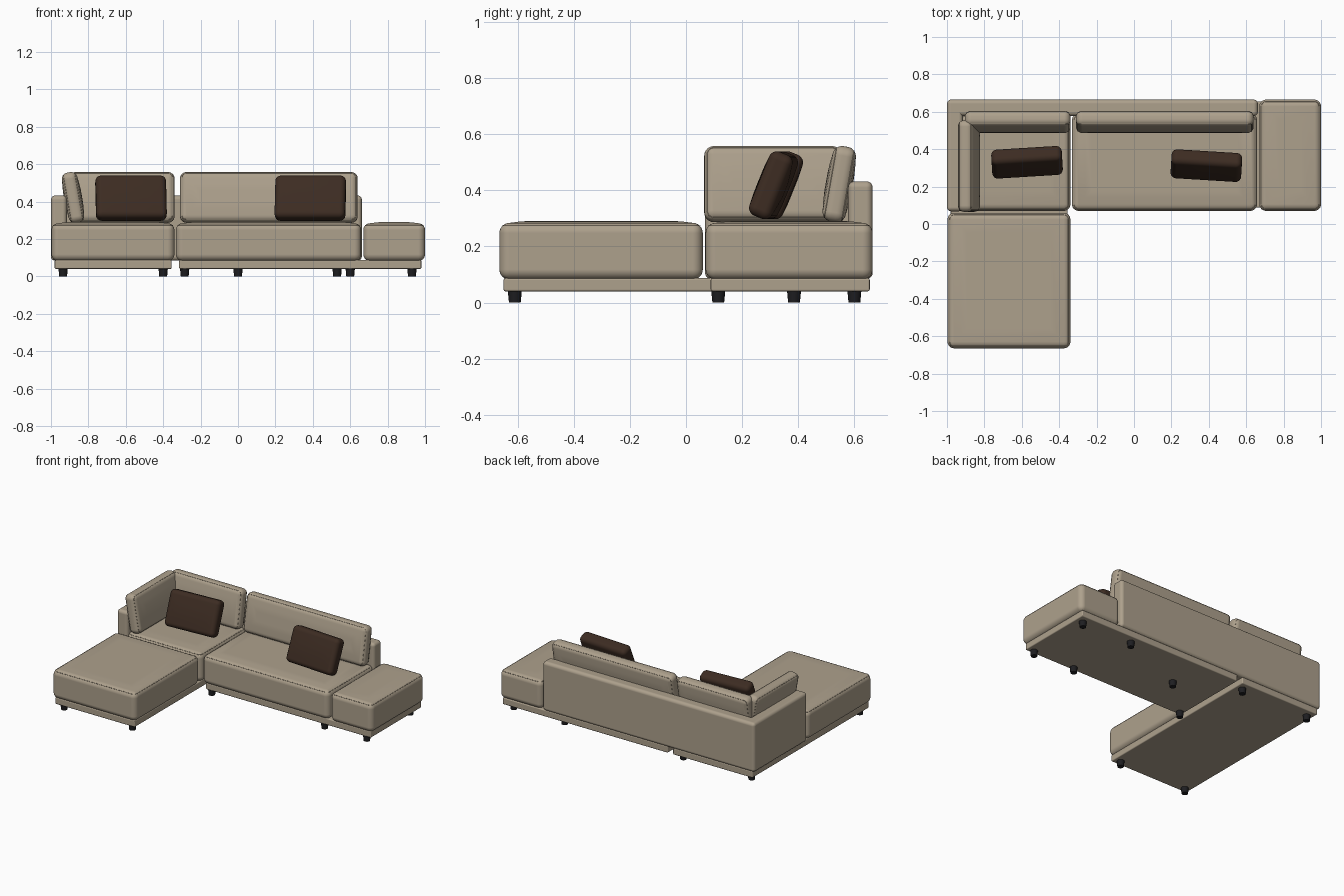
import bpy, bmesh, math
from mathutils import Vector, Matrix

if "Cube" in bpy.data.objects:
    bpy.data.objects.remove(bpy.data.objects["Cube"])


def material(name, rgb):
    m = bpy.data.materials.new(name)
    m.diffuse_color = (*rgb, 1)
    m.use_nodes = True
    m.node_tree.nodes["Principled BSDF"].inputs["Base Color"].default_value = m.diffuse_color
    return m


FABRIC = material("beige leather", (0.42, 0.355, 0.265))
BROWN = material("dark brown fabric", (0.046, 0.025, 0.016))
BLACK = material("black feet", (0.013, 0.013, 0.015))


def link(name, mesh, mat):
    ob = bpy.data.objects.new(name, mesh)
    mesh.materials.append(mat)
    bpy.context.collection.objects.link(ob)
    return ob


def soft_box(name, centre, size, r, mat=FABRIC, crown=0.0, axes=(), rot=None, seg=6):
    """Rounded box; faces looking along the given axes are slightly crowned."""
    bm = bmesh.new()
    bmesh.ops.create_cube(bm, size=1)
    bmesh.ops.scale(bm, vec=size, verts=bm.verts)
    bmesh.ops.bevel(bm, geom=bm.edges[:], offset=r, segments=seg, profile=0.5,
                    affect='EDGES', clamp_overlap=True)
    for axis in axes:
        d = Vector(axis)
        bm.normal_update()
        face = max((f for f in bm.faces if f.normal.dot(d) > 0.999),
                   key=lambda f: f.calc_area())
        for share in (0.65, 0.35):
            bmesh.ops.inset_region(bm, faces=[face], thickness=0.035, use_even_offset=True)
            bmesh.ops.translate(bm, verts=face.verts, vec=d * crown * share)
    me = bpy.data.meshes.new(name)
    bm.to_mesh(me)
    bm.free()
    for p in me.polygons:
        p.use_smooth = True
    ob = link(name, me, mat)
    ob.modifiers.new("normals", 'WEIGHTED_NORMAL').weight = 90
    ob.matrix_world = Matrix.Translation(centre) @ (rot or Matrix())
    return ob


def span_box(name, lo, hi, r, **kw):
    lo, hi = Vector(lo), Vector(hi)
    return soft_box(name, (lo + hi) / 2, hi - lo, r, **kw)


def piping(name, size, r, world, plane):
    """Thin welt around the rim of a rounded box, plane maps z up to the rim side."""
    k = r * 0.293
    w, h, z = size[0] / 2 - k, size[1] / 2 - k, size[2] / 2 - k
    c = r * 0.707
    cu = bpy.data.curves.new(name, 'CURVE')
    cu.dimensions = '3D'
    cu.bevel_depth = 0.0018
    cu.bevel_resolution = 1
    sp = cu.splines.new('POLY')
    pts = []
    for i, (sx, sy) in enumerate(((1, 1), (-1, 1), (-1, -1), (1, -1))):
        for j in range(6):
            a = math.pi / 2 * (i + j / 5)
            pts.append((sx * (w - c) + c * math.cos(a), sy * (h - c) + c * math.sin(a), z, 1))
    sp.points.add(len(pts) - 1)
    for p, co in zip(sp.points, pts):
        p.co = co
    sp.use_cyclic_u = True
    link(name, cu, FABRIC).matrix_world = world @ plane


# Plinths
span_box("chaise_plinth", (-0.98, -0.65, 0.04), (-0.355, 0.655, 0.087), 0.007, seg=3)
span_box("sofa_plinth", (-0.315, 0.088, 0.04), (0.98, 0.655, 0.087), 0.007, seg=3)

# Seat cushions with a crowned top and a welt
CROWN = 0.007
for name, x0, x1, y0, y1 in (("chaise_seat", -0.997, -0.34, -0.665, 0.06),
                             ("corner_seat", -0.93, -0.34, 0.07, 0.59),
                             ("long_seat", -0.332, 0.658, 0.07, 0.59),
                             ("end_ottoman", 0.67, 1.0, 0.07, 0.665)):
    lo, hi = Vector((x0, y0, 0.082)), Vector((x1, y1, 0.291 - CROWN))
    ob = span_box(name, lo, hi, 0.036, crown=CROWN, axes=[(0, 0, 1)])
    piping(name + "_piping", hi - lo, 0.036, ob.matrix_world, Matrix())

# Low outer frame: back and left arm
span_box("back_frame", (-1.0, 0.578, 0.084), (0.662, 0.665, 0.432), 0.022)
span_box("arm_frame", (-1.0, 0.068, 0.084), (-0.915, 0.66, 0.432), 0.022)

# Leaning back cushions and arm cushion
TILT = math.radians(10)
FACE_FRONT = Matrix.Rotation(math.pi / 2, 4, 'X')


def back_cushion(name, centre, width, turn):
    rot = Matrix.Rotation(turn, 4, 'Z') @ Matrix.Rotation(-TILT, 4, 'X')
    size = (width, 0.084, 0.272)
    ob = soft_box(name, centre, size, 0.034, crown=0.006,
                  axes=[(0, -1, 0), (0, 1, 0)], rot=rot)
    for side, flip in (("front", 0), ("rear", math.pi)):
        piping(f"{name}_{side}_piping", (width, 0.272, 0.084), 0.034, ob.matrix_world,
               Matrix.Rotation(flip, 4, 'Z') @ FACE_FRONT)


back_cushion("corner_back_cushion", (-0.622, 0.546, 0.422), 0.565, 0)
back_cushion("long_back_cushion", (0.165, 0.546, 0.422), 0.95, 0)
back_cushion("arm_cushion", (-0.882, 0.31, 0.422), 0.49, math.pi / 2)

# Loose throw pillows
for name, x, y, turn in (("left_pillow", -0.572, 0.330, 3.5), ("right_pillow", 0.387, 0.312, -3.5)):
    rot = Matrix.Rotation(math.radians(turn), 4, 'Z') @ Matrix.Rotation(math.radians(-22), 4, 'X')
    soft_box(name, (x, y, 0.418), (0.378, 0.088, 0.245), 0.03, mat=BROWN, crown=0.007,
             axes=[(0, -1, 0), (0, 1, 0)], rot=rot)

# Short tapered feet
FEET = ((-0.935, -0.61), (-0.40, -0.61), (-0.935, 0.60), (-0.40, 0.60), (-0.285, 0.115),
        (0.0, 0.385), (0.53, 0.60), (0.60, 0.115), (0.93, 0.115), (0.93, 0.60))
for i, (x, y) in enumerate(FEET):
    bm = bmesh.new()
    bmesh.ops.create_cone(bm, cap_ends=True, segments=20, radius1=0.021, radius2=0.025, depth=0.043)
    me = bpy.data.meshes.new("foot")
    bm.to_mesh(me)
    bm.free()
    for p in me.polygons:
        p.use_smooth = len(p.vertices) == 4
    link(f"foot_{i + 1}", me, BLACK).location = (x, y, 0.0215)
